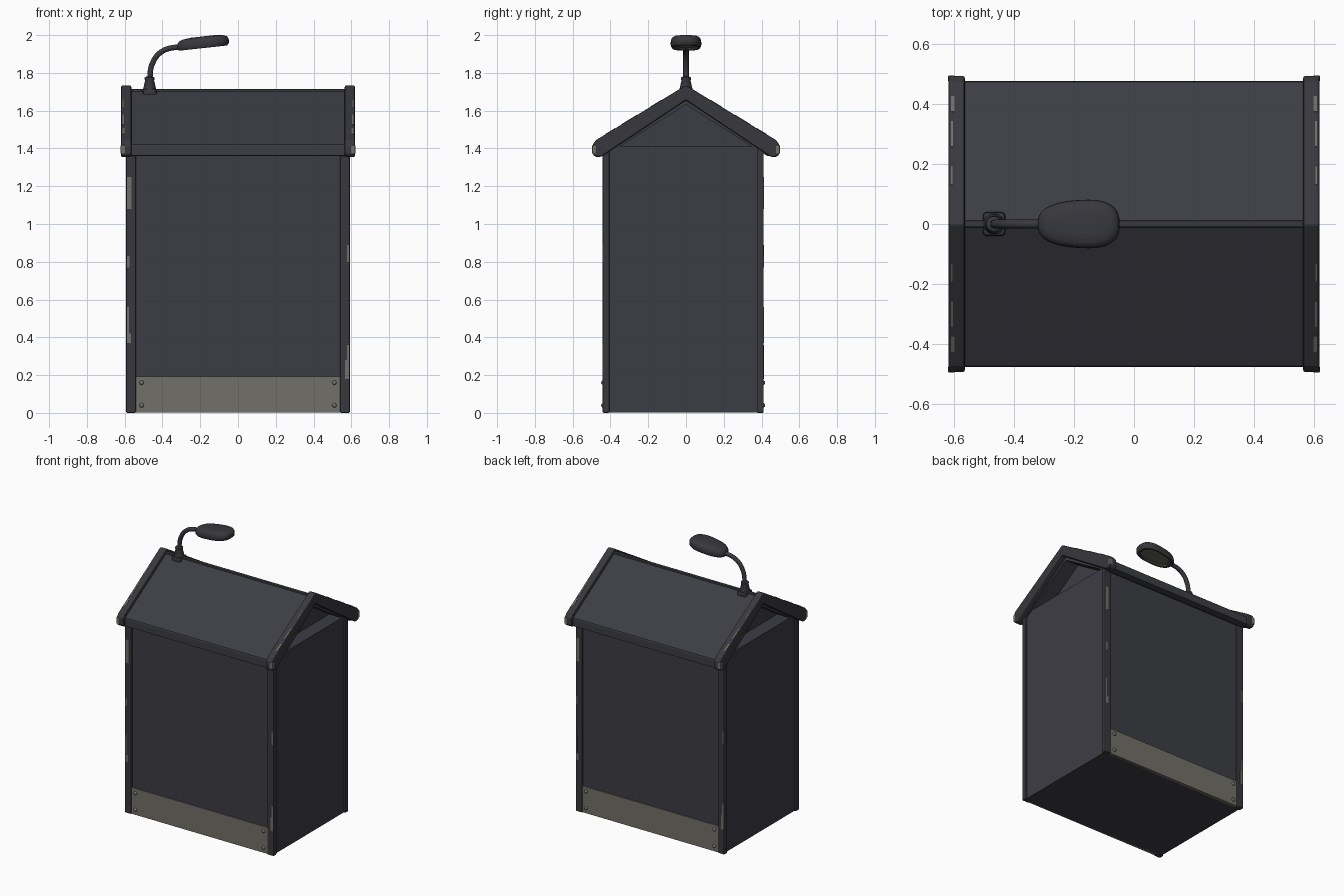
import bpy, bmesh, math
from mathutils import Vector, Matrix

if "Cube" in bpy.data.objects:
    bpy.data.objects.remove(bpy.data.objects["Cube"])


def mat(name, rgb):
    m = bpy.data.materials.new(name)
    m.diffuse_color = (*rgb, 1)
    m.use_nodes = True
    m.node_tree.nodes["Principled BSDF"].inputs["Base Color"].default_value = m.diffuse_color
    return m


PAINT = mat("dark_paint", (0.046, 0.047, 0.058))
TRIM = mat("dark_trim", (0.040, 0.040, 0.047))
STEEL = mat("worn_steel", (0.165, 0.16, 0.14))
LENS = mat("lamp_lens", (0.13, 0.13, 0.11))
YC = -0.015  # the body sits slightly forward of the roof


def finish(bm, name, mats, bevel=0, segs=2):
    bmesh.ops.recalc_face_normals(bm, faces=bm.faces)
    me = bpy.data.meshes.new(name)
    bm.to_mesh(me)
    bm.free()
    for m in mats:
        me.materials.append(m)
    ob = bpy.data.objects.new(name, me)
    bpy.context.collection.objects.link(ob)
    if bevel:
        b = ob.modifiers.new("bevel", 'BEVEL')
        b.width, b.segments, b.limit_method = bevel, segs, 'ANGLE'
        b.angle_limit = math.radians(25)
    return ob


def smooth(ob, angle=40):
    bpy.ops.object.select_all(action='DESELECT')
    ob.select_set(True)
    bpy.context.view_layer.objects.active = ob
    bpy.ops.object.shade_smooth_by_angle(angle=math.radians(angle))
    return ob


def box(name, lo, hi, m, bevel=0, rot=None):
    lo, hi = Vector(lo), Vector(hi)
    bm = bmesh.new()
    bmesh.ops.create_cube(bm, size=1)
    c, s = (lo + hi) / 2, hi - lo
    for v in bm.verts:
        v.co = Vector(a * b for a, b in zip(v.co, s))
        if rot:
            v.co = rot @ v.co
        v.co += c
    return finish(bm, name, [m], bevel)


def extrude_x(name, pts, x0, x1, m, bevel=0):
    """Extrude a (y, z) outline along x."""
    bm = bmesh.new()
    f = bm.faces.new([bm.verts.new((x0, y, z)) for y, z in pts])
    r = bmesh.ops.extrude_face_region(bm, geom=[f])
    for v in r['geom']:
        if isinstance(v, bmesh.types.BMVert):
            v.co.x = x1
    return finish(bm, name, [m], bevel)


def mirrored(half):
    """Outline that starts and ends on y = 0, mirrored to the other side."""
    return half + [(-y, z) for y, z in reversed(half) if y > 0]


def lathe(name, rings, centre, m, axis='Z', n=16):
    """Closed round part from (radius, height) rings."""
    bm = bmesh.new()
    R = Matrix.Identity(3) if axis == 'Z' else Matrix.Rotation(math.pi / 2, 3, axis)
    loops = [[bm.verts.new(R @ Vector((r * math.cos(2 * math.pi * i / n), r * math.sin(2 * math.pi * i / n), h))
                           + Vector(centre)) for i in range(n)] for r, h in rings]
    for a, b in zip(loops, loops[1:]):
        for i in range(n):
            bm.faces.new((a[i], a[(i + 1) % n], b[(i + 1) % n], b[i]))
    bm.faces.new(loops[0])
    bm.faces.new(loops[-1])
    return smooth(finish(bm, name, [m]))


# Body and recessed gables
box("body", (-0.58, -0.428, 0.003), (0.58, 0.398, 1.41), PAINT)
extrude_x("gable", [(-0.4, 1.40), (0.4, 1.40), (0, 1.665)], -0.48, 0.48, PAINT)

# Corner posts, kick plates and bolts (front and back)
for s, side in ((-1, "front"), (1, "back")):
    def yy(d):
        return YC + s * d
    for x, lr in ((-1, "left"), (1, "right")):
        xs = sorted((x * 0.54, x * 0.592))
        ys = sorted((yy(0.39), yy(0.426)))
        box(f"{side}_{lr}_post", (xs[0], ys[0], 0), (xs[1], ys[1], 1.40), TRIM, 0.006)
        for z in (0.04, 0.16):
            lathe(f"{side}_{lr}_bolt", [(0.012, -0.012), (0.012, 0.006), (0.007, 0.012), (0.002, 0.013)]
                  if s < 0 else [(0.012, 0.012), (0.012, -0.006), (0.007, -0.012), (0.002, -0.013)],
                  (x * 0.51, yy(0.421), z), STEEL, 'X', 10)
    ys = sorted((yy(0.40), yy(0.421)))
    box(f"{side}_kick_plate", (-0.54, ys[0], 0.003), (0.54, ys[1], 0.192), STEEL)

# Roof sheet with folded eaves, ridge cap
extrude_x("roof", mirrored([(0, 1.71), (0.475, 1.42), (0.478, 1.412), (0.478, 1.362),
                            (0.43, 1.36), (0, 1.632)]), -0.585, 0.585, PAINT)
box("ridge_cap", (-0.57, -0.012, 1.69), (0.57, 0.012, 1.714), TRIM, 0.006)

# Thick gable trims at both ends
trim = mirrored([(0, 1.735), (0.475, 1.445), (0.495, 1.42), (0.495, 1.37),
                 (0.48, 1.355), (0.45, 1.355), (0.40, 1.388), (0, 1.655)])
extrude_x("left_roof_trim", trim, -0.62, -0.565, TRIM, 0.008)
extrude_x("right_roof_trim", trim, 0.565, 0.62, TRIM, 0.008)

# Worn paint chips on the posts, repeated half a turn round: x side, z range, width
for x, z0, z1, w in ((-1, 1.08, 1.25, 0.024), (-1, 0.77, 0.83, 0.012), (-1, 0.37, 0.42, 0.02),
                     (-1, 0.42, 0.56, 0.01), (1, 0.80, 0.89, 0.009), (1, 0.18, 0.28, 0.02),
                     (1, 0.28, 0.36, 0.01)):
    for s in (-1, 1):
        xs = sorted((-s * x * (0.587 - w), -s * x * 0.587))
        ys = sorted((YC + s * 0.42, YC + s * 0.4275))
        box("post_chip", (xs[0], ys[0], z0), (xs[1], ys[1], z1), STEEL)

# Worn chips on the trim tips and along the trim slopes
for x in (-1, 1):
    for s in (-1, 1):
        xs = sorted((x * 0.598, x * 0.6215))
        ys = sorted((s * 0.475, s * 0.4965))
        box("tip_chip", (xs[0], ys[0], 1.372), (xs[1], ys[1], 1.418), STEEL, 0.004)
        for d, length, w in ((0.16, 0.07, 0.006), (0.30, 0.10, 0.008), (0.40, 0.06, 0.012)):
            yc, zc = s * d, 1.735 - 0.61 * d - 0.0015
            xo = x * (0.612 - w / 2)
            box("trim_chip", (xo - w / 2, yc - length / 2, zc - 0.003),
                (xo + w / 2, yc + length / 2, zc + 0.003), STEEL,
                rot=Matrix.Rotation(-s * math.atan(0.61), 3, 'X'))

# Lamp foot: saddle block, tapered socket and collar
box("lamp_saddle", (-0.505, -0.04, 1.67), (-0.43, 0.04, 1.715), TRIM, 0.012)
lathe("lamp_socket", [(0.036, 1.70), (0.034, 1.715), (0.024, 1.76), (0.026, 1.765), (0.026, 1.775), (0.018, 1.78)],
      (-0.468, 0, 0), TRIM)

# Lamp gooseneck
cu = bpy.data.curves.new("lamp_neck", 'CURVE')
cu.dimensions = '3D'
cu.bevel_depth, cu.bevel_resolution, cu.use_fill_caps = 0.015, 3, True
cu.resolution_u = 8
sp = cu.splines.new('BEZIER')
path = [(-0.468, 1.76), (-0.455, 1.845), (-0.405, 1.912), (-0.29, 1.943)]
sp.bezier_points.add(len(path) - 1)
for p, (x, z) in zip(sp.bezier_points, path):
    p.co = (x, 0, z)
    p.handle_left_type = p.handle_right_type = 'AUTO'
cu.materials.append(TRIM)
bpy.context.collection.objects.link(bpy.data.objects.new("lamp_neck", cu))

# Lamp head: stacked rounded outlines, tilted, with a recessed lens underneath
CX, N = -0.185, 40
bm = bmesh.new()
loops = []
for k, h in ((0.78, -0.012), (0.81, -0.026), (0.93, -0.027), (0.99, -0.018), (1.0, -0.004),
             (0.985, 0.010), (0.92, 0.022), (0.78, 0.030), (0.45, 0.035)):
    ring = []
    for i in range(N):
        t = 2 * math.pi * i / N
        c, s = math.cos(t), math.sin(t)
        e = 2 / 2.6
        u = math.copysign(abs(c) ** e, c)
        v = math.copysign(abs(s) ** e, s) * (0.93 + 0.10 * u)
        x = CX + 0.137 * k * u
        ring.append(bm.verts.new((x, 0.086 * k * v, 1.956 + 0.11 * (x - CX) + h)))
    loops.append(ring)
for a, b in zip(loops, loops[1:]):
    for i in range(N):
        bm.faces.new((a[i], a[(i + 1) % N], b[(i + 1) % N], b[i]))
bm.faces.new(loops[0]).material_index = 1
bm.faces.new(loops[-1])
top = max(v.co.z for v in bm.verts)
for v in bm.verts:
    v.co.z += 2.0 - top
smooth(finish(bm, "lamp_head", [TRIM, LENS]), 45)
